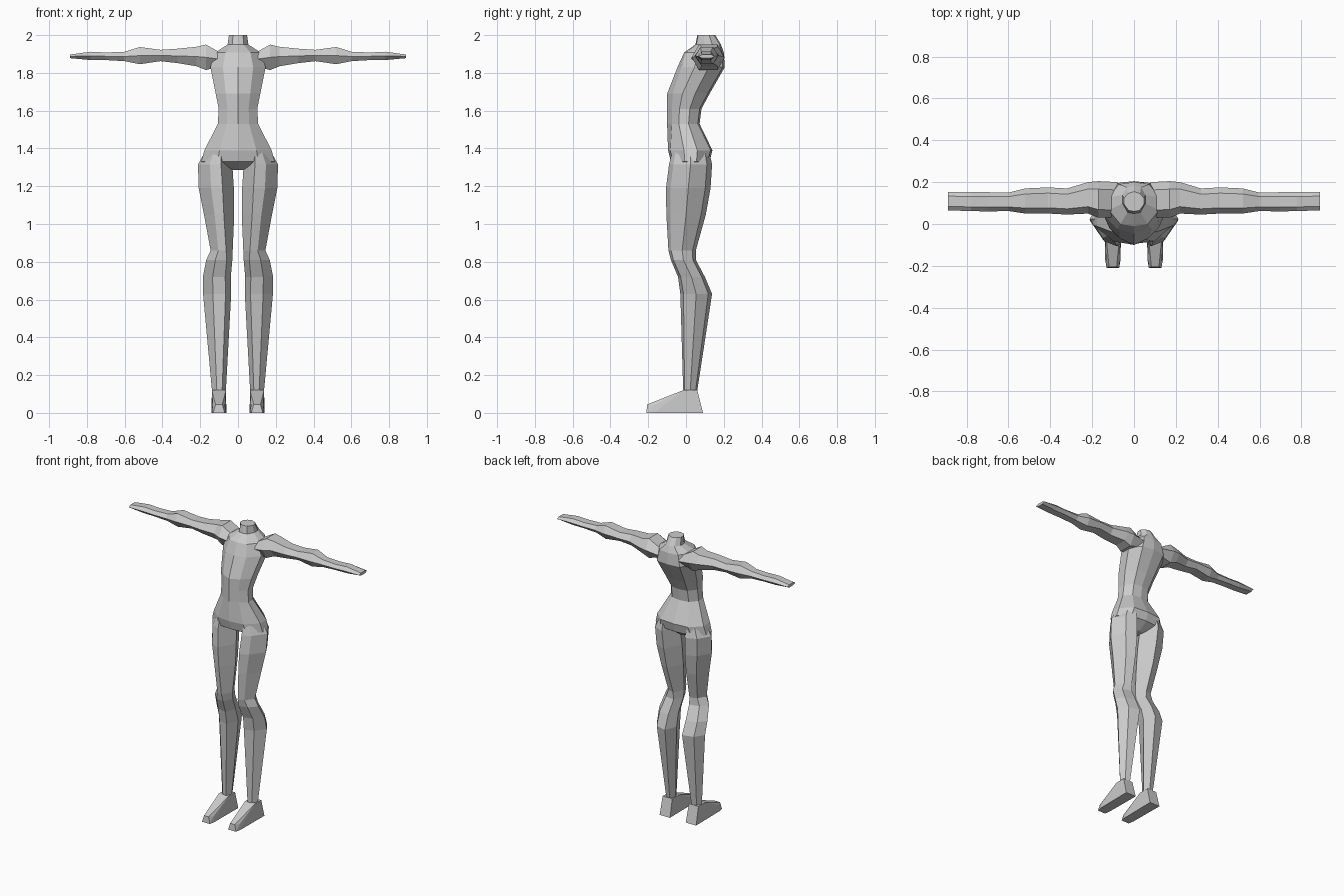
import bpy, bmesh
from mathutils import Vector


def finish(name, bm, mirror):
    bmesh.ops.recalc_face_normals(bm, faces=bm.faces)
    me = bpy.data.meshes.new(name)
    bm.to_mesh(me)
    bm.free()
    ob = bpy.data.objects.new(name, me)
    bpy.context.collection.objects.link(ob)
    if mirror:
        mod = ob.modifiers.new("Mirror", 'MIRROR')
        mod.use_axis = (True, False, False)
        mod.use_mirror_merge = False
    return ob


def loft(name, rings, mirror=False):
    """Skin a list of equal-length point rings and cap both ends."""
    bm = bmesh.new()
    vs = [[bm.verts.new(p) for p in r] for r in rings]
    n = len(vs[0])
    for a, b in zip(vs, vs[1:]):
        for i in range(n):
            j = (i + 1) % n
            bm.faces.new((a[i], a[j], b[j], b[i]))
    bm.faces.new(vs[0])
    bm.faces.new(vs[-1])
    return finish(name, bm, mirror)


def torso_ring(z, w, yf, yb, e):
    d = yb - yf
    half = [(0.55 * w, yf + e), (w, yf + 0.36 * d), (w, yf + 0.66 * d), (0.6 * w, yb - 0.01)]
    pts = [(0, yf)] + half + [(0, yb)] + [(-x, y) for x, y in reversed(half)]
    return [(x, y, z) for x, y in pts]


def leg_ring(z, xi, xo, yf, yb, inset):
    d, w = yb - yf, xo - xi
    pts = [(xi, yf + 0.5 * d), (xi + inset, yf), (xi + 0.65 * w, yf + 0.1 * d),
           (xo, yf + 0.5 * d), (xi + 0.72 * w, yf + 0.88 * d), (xi + inset, yb)]
    return [(x, y, z) for x, y in pts]


def arm_ring(x, y0, y1, z0, z1):
    c, zm = 0.22 * (y1 - y0), (z0 + z1) / 2
    return [(x, y0, zm), (x, y0 + c, z1), (x, y1 - c, z1),
            (x, y1, zm), (x, y1 - c, z0), (x, y0 + c, z0)]


# Torso with neck: z, half width, front y, back y, front rounding
loft("torso", [torso_ring(*r) for r in [
    (1.285, 0.03, 0.00, 0.06, 0.01),
    (1.33, 0.195, -0.08, 0.125, 0.01),
    (1.39, 0.178, -0.095, 0.14, 0.012),
    (1.53, 0.107, -0.10, 0.072, 0.025),
    (1.61, 0.102, -0.10, 0.082, 0.025),
    (1.69, 0.118, -0.10, 0.125, 0.03),
    (1.83, 0.146, -0.045, 0.205, 0.02),
    (1.908, 0.12, -0.01, 0.20, 0.01),
    (1.95, 0.055, 0.05, 0.185, 0.005),
    (2.00, 0.048, 0.06, 0.155, 0.005)]])

# Legs: z, inner x, outer x, front y, back y, inner edge inset
loft("legs", [leg_ring(*r) for r in [
    (1.40, 0.04, 0.165, -0.07, 0.12, 0.05),
    (1.315, 0.03, 0.212, -0.09, 0.138, 0.06),
    (1.19, 0.022, 0.208, -0.106, 0.13, 0.06),
    (1.05, 0.02, 0.18, -0.104, 0.105, 0.055),
    (0.86, 0.028, 0.145, -0.093, 0.052, 0.035),
    (0.81, 0.03, 0.168, -0.08, 0.052, 0.03),
    (0.72, 0.038, 0.186, -0.042, 0.10, 0.03),
    (0.63, 0.036, 0.185, -0.03, 0.138, 0.03),
    (0.12, 0.064, 0.138, -0.015, 0.06, 0.02)]], True)

# Arms with flat mitten hands: x, front y, back y, bottom z, top z
loft("arms", [arm_ring(*r) for r in [
    (0.08, 0.03, 0.20, 1.84, 1.90),
    (0.17, 0.03, 0.205, 1.815, 1.95),
    (0.22, 0.05, 0.20, 1.835, 1.938),
    (0.32, 0.045, 0.17, 1.852, 1.928),
    (0.41, 0.05, 0.175, 1.862, 1.922),
    (0.52, 0.05, 0.17, 1.846, 1.937),
    (0.60, 0.062, 0.15, 1.862, 1.912),
    (0.70, 0.06, 0.152, 1.868, 1.908),
    (0.78, 0.062, 0.152, 1.868, 1.912),
    (0.89, 0.065, 0.152, 1.878, 1.897)]], True)

# Feet: hull of ankle, heel and toe corners around the foot centre line
bm = bmesh.new()
for half_w, y, z in [(0.037, -0.015, 0.12), (0.037, 0.06, 0.12), (0.04, 0.09, 0),
                     (0.03, -0.21, 0), (0.037, -0.17, 0), (0.018, -0.205, 0.045),
                     (0.032, -0.17, 0.04)]:
    for s in (-1, 1):
        bm.verts.new(Vector((0.101 + s * half_w, y, z)))
bmesh.ops.convex_hull(bm, input=bm.verts)
bmesh.ops.dissolve_limit(bm, angle_limit=0.02, verts=bm.verts, edges=bm.edges)
finish("feet", bm, True)
